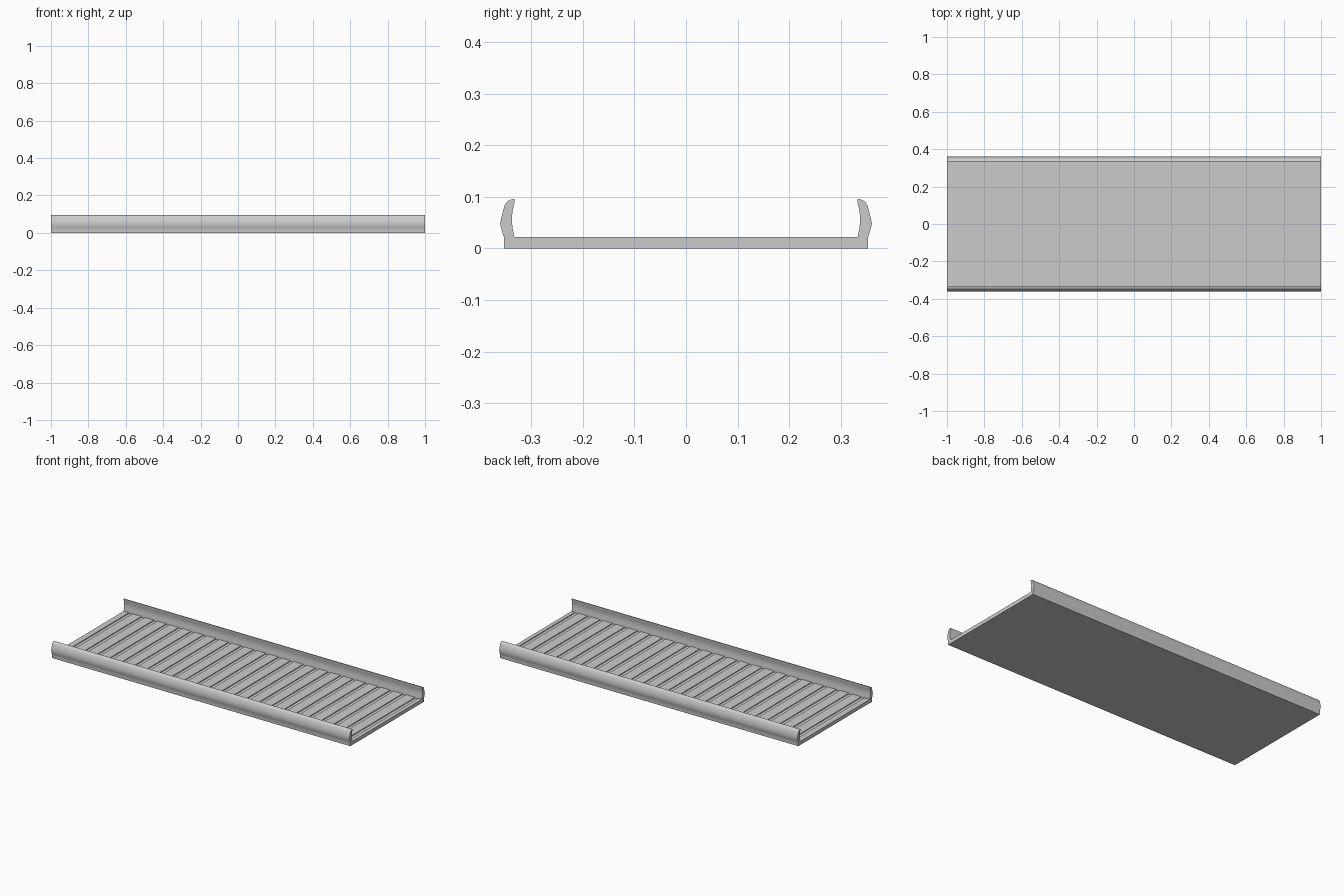
import bpy, bmesh, math

if "Cube" in bpy.data.objects:
    bpy.data.objects.remove(bpy.data.objects["Cube"])

HALF_LEN = 1.0
INNER = 0.333      # inner edge of the side rails
TOP = 0.022        # deck height


def extrude_profile(name, pts, vec):
    """Make a closed solid from a planar loop of points swept along vec."""
    bm = bmesh.new()
    face = bm.faces.new([bm.verts.new(p) for p in pts])
    res = bmesh.ops.extrude_face_region(bm, geom=[face], use_keep_orig=True)
    verts = [g for g in res["geom"] if isinstance(g, bmesh.types.BMVert)]
    bmesh.ops.translate(bm, verts=verts, vec=vec)
    bmesh.ops.recalc_face_normals(bm, faces=bm.faces)
    mesh = bpy.data.meshes.new(name)
    bm.to_mesh(mesh)
    bm.free()
    obj = bpy.data.objects.new(name, mesh)
    bpy.context.collection.objects.link(obj)
    return obj


# Slatted deck: lengthwise section with evenly spaced shallow grooves
count, pitch, width, depth = 24, 0.0834, 0.022, 0.005
section = [(-HALF_LEN, 0), (-HALF_LEN, TOP)]
for i in range(count):
    c = -0.953 + i * pitch
    a, b = c - width / 2, c + width / 2
    section += [(a, TOP), (a, TOP - depth), (b, TOP - depth), (b, TOP)]
section += [(HALF_LEN, TOP), (HALF_LEN, 0)]
deck = extrude_profile("slatted_deck", [(x, -INNER, z) for x, z in section],
                       (0, 2 * INNER, 0))

# Side rail: curled lip profile, mirrored to the other side
rail_profile = [
    (INNER, 0), (0.353, 0), (0.353, 0.021), (0.356, 0.030), (0.361, 0.048),
    (0.357, 0.066), (0.352, 0.084), (0.347, 0.091), (0.340, 0.095),
    (INNER, 0.096), (INNER, 0.089), (0.336, 0.077), (0.338, 0.060),
    (0.337, 0.042), (INNER, TOP),
]
rail = extrude_profile("side_rails", [(-HALF_LEN, y, z) for y, z in rail_profile],
                       (2 * HALF_LEN, 0, 0))
bpy.context.view_layer.objects.active = rail
rail.select_set(True)
bpy.ops.object.shade_smooth_by_angle(angle=math.radians(35))
mirror = rail.modifiers.new("mirror", "MIRROR")
mirror.use_axis = (False, True, False)
